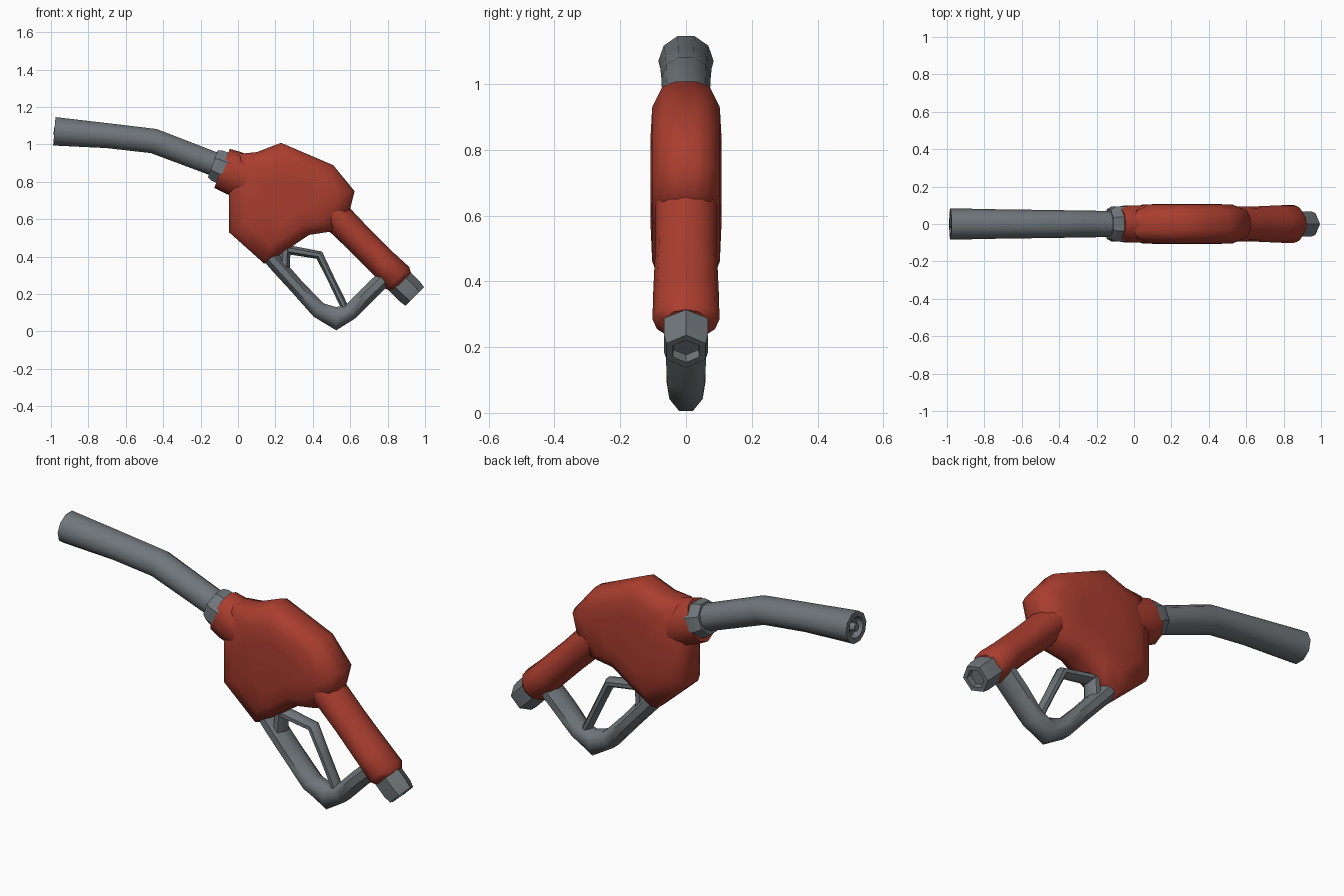
import bpy, bmesh, math
from mathutils import Vector

cube = bpy.data.objects.get("Cube")
if cube:
    bpy.data.objects.remove(cube)


def material(name, rgb):
    m = bpy.data.materials.new(name)
    m.use_nodes = True
    m.diffuse_color = (*rgb, 1)
    m.node_tree.nodes["Principled BSDF"].inputs["Base Color"].default_value = (*rgb, 1)
    return m


RED = material("red plastic", (0.40, 0.047, 0.028))
GREY = material("grey metal", (0.16, 0.18, 0.195))


def loft(name, rings, mat, angle=50):
    """Skin a row of equal vertex rings and cap both ends."""
    bm = bmesh.new()
    rows = [[bm.verts.new(p) for p in ring] for ring in rings]
    n = len(rows[0])
    for a, b in zip(rows, rows[1:]):
        for i in range(n):
            j = (i + 1) % n
            bm.faces.new((a[i], a[j], b[j], b[i]))
    bm.faces.new(rows[0][::-1])
    bm.faces.new(rows[-1])
    bmesh.ops.recalc_face_normals(bm, faces=bm.faces)
    mesh = bpy.data.meshes.new(name)
    bm.to_mesh(mesh)
    bm.free()
    mesh.materials.append(mat)
    ob = bpy.data.objects.new(name, mesh)
    bpy.context.collection.objects.link(ob)
    bpy.ops.object.select_all(action="DESELECT")
    ob.select_set(True)
    bpy.context.view_layer.objects.active = ob
    bpy.ops.object.shade_smooth_by_angle(angle=math.radians(angle))
    return ob


def sweep(name, path, mat, sides=10, turn=0.0, recess=None, angle=50):
    """Tube along (x, z, half height, half width) points; recess hollows the first end."""
    pts = [Vector((x, 0, z)) for x, z, _, _ in path]
    rings = []
    for k, (_, _, high, wide) in enumerate(path):
        dirs = []
        if k:
            dirs.append((pts[k] - pts[k - 1]).normalized())
        if k < len(pts) - 1:
            dirs.append((pts[k + 1] - pts[k]).normalized())
        t = sum(dirs, Vector()).normalized()
        up = Vector((-t.z, 0, t.x))
        miter = 1 / max(t.dot(dirs[0]), 0.5)

        def ring(scale, shift):
            out = []
            for i in range(sides):
                a = math.tau * (i + turn) / sides
                out.append(pts[k] + t * shift + up * (math.cos(a) * high * scale * miter)
                           + Vector((0, math.sin(a) * wide * scale, 0)))
            return out

        if k == 0 and recess:
            scale, depth = recess
            rings += [ring(scale * 0.95, depth), ring(scale, 0)]
        rings.append(ring(1, 0))
    return loft(name, rings, mat, angle)


# Main housing: rounded slab built from scaled copies of the side outline
outline = [(-0.05, 0.75), (-0.05, 0.53), (0.14, 0.36), (0.24, 0.42), (0.38, 0.515),
           (0.51, 0.535), (0.60, 0.65), (0.625, 0.75), (0.51, 0.89), (0.37, 0.95),
           (0.23, 1.01), (0.10, 0.96), (0.0, 0.95)]
cx, cz = 0.28, 0.72
half = [(0.108, 0.4), (0.103, 0.72), (0.072, 0.94), (0.03, 0.995)]
layers = [(-y, s) for y, s in half] + [(y, s) for y, s in reversed(half)]
loft("housing", [[(cx + (x - cx) * s, y, cz + (z - cz) * s) for x, z in outline]
                 for y, s in layers], RED, 60)

# Red socket where the spout enters the housing
sweep("spout_socket", [(-0.085, 0.872, 0.112, 0.095), (-0.03, 0.85, 0.118, 0.105),
                       (0.12, 0.79, 0.12, 0.1)], RED)

# Grip
sweep("grip", [(0.875, 0.265, 0.07, 0.075), (0.855, 0.285, 0.085, 0.102),
               (0.78, 0.36, 0.08, 0.1), (0.65, 0.49, 0.079, 0.094),
               (0.54, 0.60, 0.083, 0.095), (0.43, 0.71, 0.085, 0.095)], RED, 12)

# Hose connector with a hexagonal opening
sweep("hose_connector", [(0.945, 0.187, 0.07, 0.068), (0.92, 0.212, 0.075, 0.078),
                         (0.83, 0.302, 0.075, 0.078)], GREY, 6, recess=(0.68, 0.03), angle=30)

# Spout, its clamp ring and the sensor pin in the mouth
sweep("spout", [(-0.982, 1.07, 0.08, 0.084), (-0.70, 1.047, 0.07, 0.078),
                (-0.45, 1.018, 0.069, 0.075), (-0.29, 0.957, 0.068, 0.072),
                (-0.14, 0.9, 0.067, 0.07), (-0.03, 0.86, 0.067, 0.07)],
      GREY, turn=0.5, recess=(0.68, 0.035))
sweep("spout_pin", [(-0.985, 1.07, 0.02, 0.02), (-0.92, 1.065, 0.028, 0.028)], GREY, 8)
sweep("clamp_ring", [(-0.135, 0.895, 0.082, 0.085), (-0.11, 0.886, 0.093, 0.1),
                     (-0.05, 0.862, 0.095, 0.1)], GREY, 8, turn=0.5, angle=30)

# Hand guard looping from the housing to the grip
sweep("hand_guard", [(0.15, 0.425, 0.045, 0.062), (0.22, 0.345, 0.045, 0.065),
                     (0.31, 0.245, 0.043, 0.065), (0.43, 0.115, 0.047, 0.065),
                     (0.525, 0.068, 0.06, 0.055), (0.605, 0.108, 0.047, 0.062),
                     (0.70, 0.205, 0.047, 0.068), (0.81, 0.31, 0.047, 0.068)],
      GREY, 8, turn=0.5)

# Trigger lever and its pivot block
sweep("trigger", [(0.22, 0.442, 0.026, 0.04), (0.28, 0.435, 0.026, 0.04),
                  (0.435, 0.408, 0.023, 0.036), (0.50, 0.275, 0.021, 0.034),
                  (0.58, 0.11, 0.022, 0.034)], GREY, 8, turn=0.5)
sweep("trigger_pivot", [(0.255, 0.46, 0.028, 0.045), (0.245, 0.32, 0.035, 0.05)],
      GREY, 8, turn=0.5)
